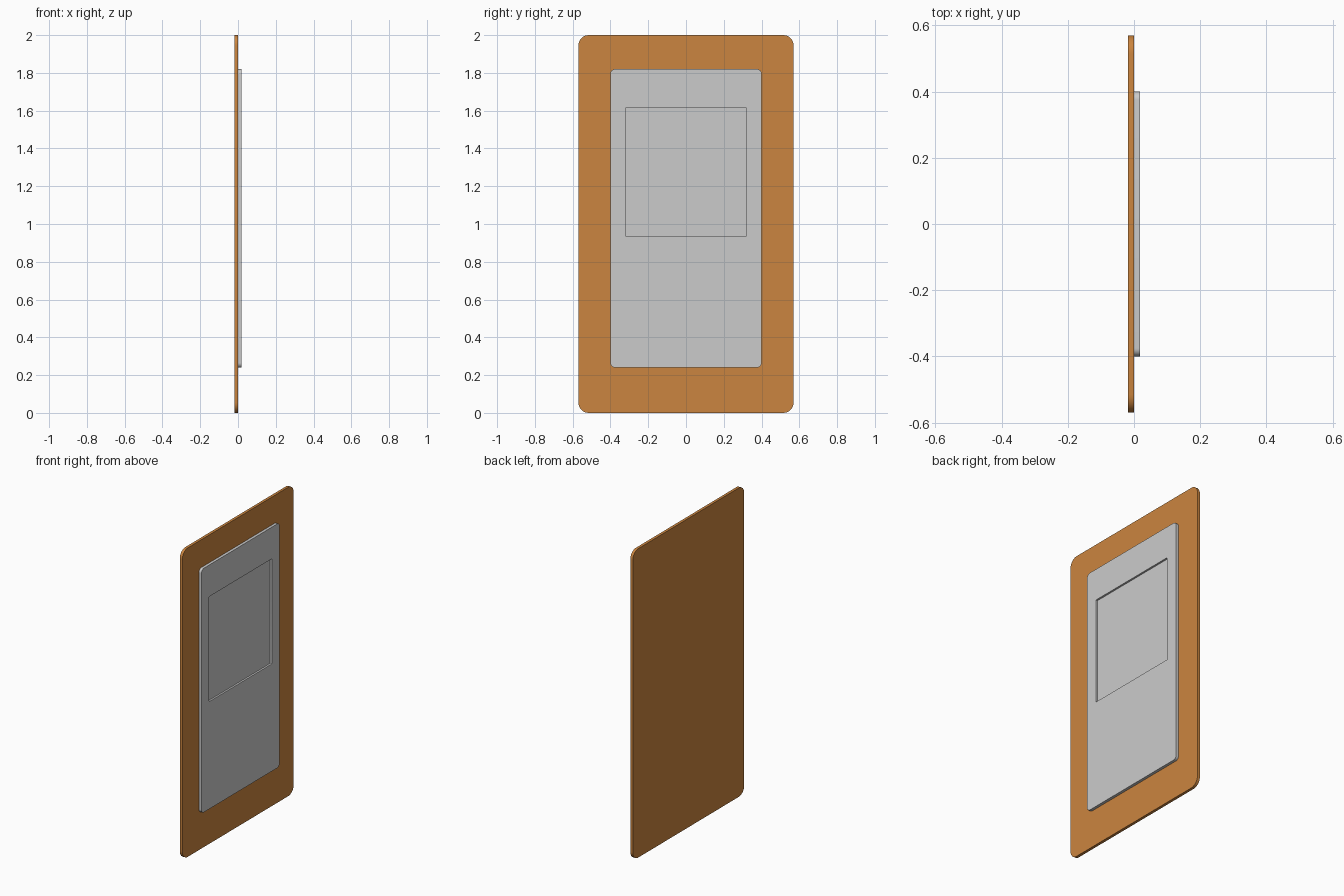
import bpy, bmesh
from math import sin, cos, pi

if "Cube" in bpy.data.objects:
    bpy.data.objects.remove(bpy.data.objects["Cube"])


def outline(half_w, z0, z1, r, seg=8):
    """Rounded rectangle in the YZ plane, counter-clockwise seen from +x."""
    corners = [(half_w - r, z1 - r, 0), (-half_w + r, z1 - r, 1),
               (-half_w + r, z0 + r, 2), (half_w - r, z0 + r, 3)]
    return [(y + r * cos((q + i / seg) * pi / 2), z + r * sin((q + i / seg) * pi / 2))
            for y, z, q in corners for i in range(seg + 1)]


def stacked(name, layers, colour=None):
    """Solid skinned through (x, outline) layers and capped at both ends."""
    bm = bmesh.new()
    rings = [[bm.verts.new((x, y, z)) for y, z in pts] for x, pts in layers]
    for a, b in zip(rings, rings[1:]):
        n = len(a)
        for i in range(n):
            j = (i + 1) % n
            bm.faces.new((a[i], a[j], b[j], b[i]))
    bm.faces.new(rings[0][::-1])
    bm.faces.new(rings[-1])
    mesh = bpy.data.meshes.new(name)
    bm.to_mesh(mesh)
    bm.free()
    ob = bpy.data.objects.new(name, mesh)
    bpy.context.collection.objects.link(ob)
    if colour:
        mat = bpy.data.materials.new(name + "_colour")
        mat.diffuse_color = colour
        mat.use_nodes = True
        mat.node_tree.nodes["Principled BSDF"].inputs["Base Color"].default_value = mat.diffuse_color
        mesh.materials.append(mat)
    bpy.ops.object.select_all(action='DESELECT')
    ob.select_set(True)
    bpy.context.view_layer.objects.active = ob
    bpy.ops.object.shade_smooth_by_angle(angle=pi / 6)
    return ob


# Orange backing board
board = outline(0.57, 0.0, 2.0, 0.055)
stacked("backing_board", [(-0.018, board), (0.0, board)], (0.6, 0.235, 0.05, 1))

# Grey raised plate with a shallow rectangular recess
plate = outline(0.40, 0.24, 1.82, 0.025)
window = outline(0.32, 0.935, 1.615, 0.004)
stacked("raised_plate", [(0.0, plate), (0.018, plate), (0.018, window), (0.006, window)])
